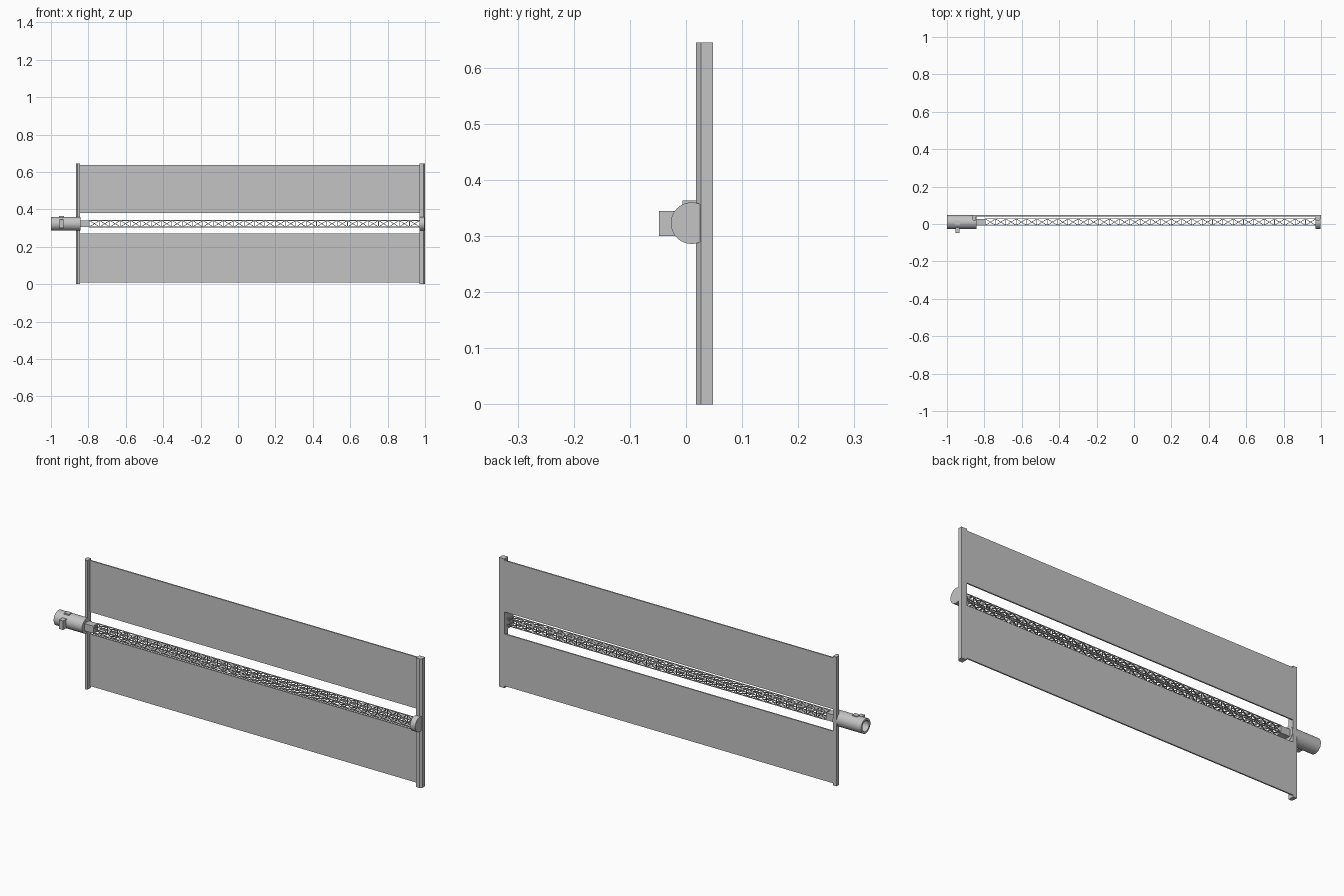
import bpy, bmesh, math
from mathutils import Vector, Matrix

cube = bpy.data.objects.get("Cube")
if cube:
    bpy.data.objects.remove(cube, do_unlink=True)

GREY = (0.55, 0.55, 0.55, 1)
grey = bpy.data.materials.new("plain grey")
grey.use_nodes = True
grey.diffuse_color = GREY
grey.node_tree.nodes["Principled BSDF"].inputs["Base Color"].default_value = GREY

AXIS_Y, AXIS_Z = 0.010, 0.323      # centre line of the mast
BACK = 0.048                       # rear plane of the wing
HEIGHT = 0.645


def finish(name, bm, smooth=False):
    bmesh.ops.recalc_face_normals(bm, faces=bm.faces)
    mesh = bpy.data.meshes.new(name)
    bm.to_mesh(mesh)
    bm.free()
    mesh.materials.append(grey)
    obj = bpy.data.objects.new(name, mesh)
    bpy.context.collection.objects.link(obj)
    if smooth:
        bpy.ops.object.select_all(action='DESELECT')
        obj.select_set(True)
        bpy.context.view_layer.objects.active = obj
        bpy.ops.object.shade_smooth_by_angle(angle=math.radians(35))
    return obj


def box(name, x, y, z):
    bm = bmesh.new()
    size = [b - a for a, b in (x, y, z)]
    mid = [(a + b) / 2 for a, b in (x, y, z)]
    bmesh.ops.create_cube(bm, size=1, matrix=Matrix.Translation(mid) @ Matrix.Diagonal((*size, 1)))
    return finish(name, bm)


def turned(name, profile, steps=40):
    """Spin (x, radius) points around the mast axis."""
    bm = bmesh.new()
    verts = [bm.verts.new((x, AXIS_Y, AXIS_Z + r)) for x, r in profile]
    edges = [bm.edges.new(pair) for pair in zip(verts, verts[1:])]
    bmesh.ops.spin(bm, geom=verts + edges, cent=(0, AXIS_Y, AXIS_Z), axis=(1, 0, 0),
                   angle=2 * math.pi, steps=steps)
    bmesh.ops.remove_doubles(bm, verts=bm.verts, dist=1e-5)
    return finish(name, bm, smooth=True)


def end_bar(name, inner, outer):
    """Upright rail with its outer front corner cut off."""
    cut = 0.3 * (outer - inner)
    outline = [(inner, 0.018), (outer - cut, 0.018), (outer, 0.027), (outer, BACK), (inner, BACK)]
    bm = bmesh.new()
    face = bm.faces.new([bm.verts.new((x, y, 0)) for x, y in outline])
    top = bmesh.ops.extrude_face_region(bm, geom=[face])["geom"]
    bmesh.ops.translate(bm, vec=(0, 0, HEIGHT),
                        verts=[v for v in top if isinstance(v, bmesh.types.BMVert)])
    return finish(name, bm)


def beam(bm, a, b, t):
    a, b = Vector(a), Vector(b)
    d = b - a
    m = Matrix.Translation((a + b) / 2) @ d.to_track_quat('Z', 'Y').to_matrix().to_4x4()
    bmesh.ops.create_cube(bm, size=1, matrix=m @ Matrix.Diagonal((t, t, d.length, 1)))


# Two blanket panels and the rails that carry them
box("lower_panel", (-0.85, 0.975), (0.040, 0.047), (0.01, 0.27))
box("upper_panel", (-0.85, 0.975), (0.040, 0.047), (0.38, 0.637))
end_bar("inboard_bar", -0.845, -0.865)
end_bar("outboard_bar", 0.97, 1.0)

# Hollow root canister, end cap and square mast socket
turned("root_canister", [(-0.843, 0), (-0.843, 0.037), (-1, 0.037), (-1, 0.027),
                         (-0.92, 0.027), (-0.92, 0)])
turned("mast_end_cap", [(0.97, 0), (0.97, 0.037), (0.998, 0.037), (0.998, 0)])
box("mast_socket", (-0.85, -0.795), (AXIS_Y - 0.018, AXIS_Y + 0.018),
    (AXIS_Z - 0.018, AXIS_Z + 0.018))

# Fittings on the canister
box("front_lug", (-0.955, -0.933), (-0.048, -0.015), (0.30, 0.345))
box("top_lug", (-0.958, -0.93), (-0.006, 0.018), (0.345, 0.363))

# Lattice mast: four longerons, square frames and crossed braces
bm = bmesh.new()
START, END, BAYS, HALF = -0.795, 0.972, 32, 0.0175
corners = [(AXIS_Y + sy * HALF, AXIS_Z + sz * HALF)
           for sy, sz in ((-1, -1), (1, -1), (1, 1), (-1, 1))]
step = (END - START) / BAYS
for k, c in enumerate(corners):
    n = corners[(k + 1) % 4]
    beam(bm, (START, *c), (END, *c), 0.0035)
    for i in range(BAYS):
        x0, x1 = START + i * step, START + (i + 1) * step
        beam(bm, (x0, *c), (x0, *n), 0.003)
        beam(bm, (x0, *c), (x1, *n), 0.003)
        beam(bm, (x0, *n), (x1, *c), 0.003)
finish("lattice_mast", bm)
